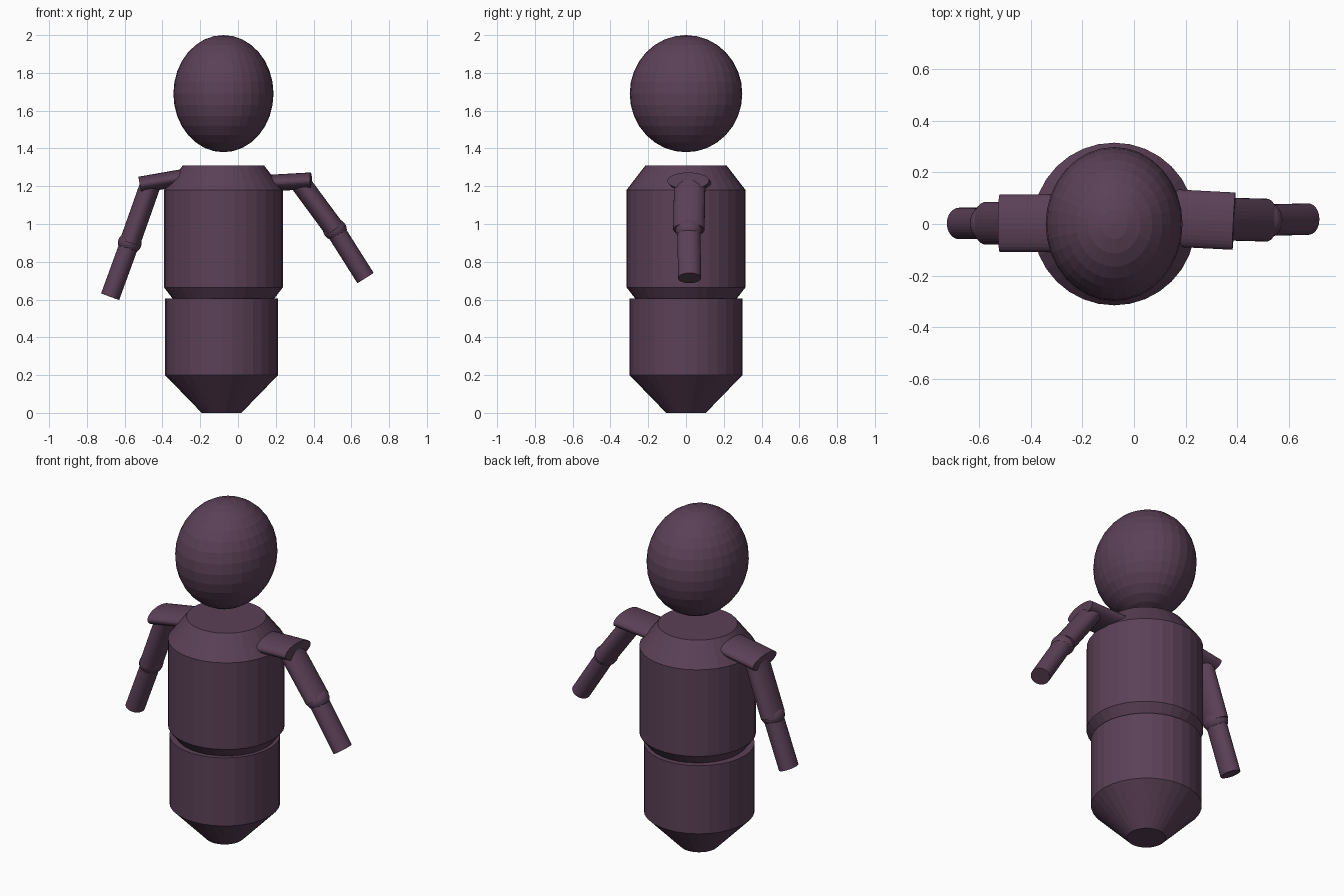
import bpy, bmesh, math
from mathutils import Vector, Matrix

if "Cube" in bpy.data.objects:
    bpy.data.objects.remove(bpy.data.objects["Cube"])

plum = bpy.data.materials.new("dark_plum")
plum.diffuse_color = (0.105, 0.052, 0.095, 1)
plum.use_nodes = True
plum.node_tree.nodes["Principled BSDF"].inputs["Base Color"].default_value = plum.diffuse_color


def make(name, bm):
    bmesh.ops.recalc_face_normals(bm, faces=bm.faces[:])
    mesh = bpy.data.meshes.new(name)
    bm.to_mesh(mesh)
    bm.free()
    mesh.materials.append(plum)
    obj = bpy.data.objects.new(name, mesh)
    bpy.context.collection.objects.link(obj)
    return obj


def lathe(name, x, profile, n=32):
    """Closed round solid from (radius, height) rings."""
    bm = bmesh.new()
    rings = [[bm.verts.new((x + r * math.cos(2 * math.pi * i / n),
                            r * math.sin(2 * math.pi * i / n), z))
              for i in range(n)] for r, z in profile]
    for a, b in zip(rings, rings[1:]):
        for i in range(n):
            j = (i + 1) % n
            bm.faces.new((a[i], a[j], b[j], b[i]))
    bm.faces.new(rings[0])
    bm.faces.new(rings[-1])
    return make(name, bm)


def ellipsoid(name, centre, radii, u=32, v=16):
    bm = bmesh.new()
    bmesh.ops.create_uvsphere(bm, u_segments=u, v_segments=v, radius=1)
    bm.transform(Matrix.Translation(centre) @ Matrix.Diagonal((*radii, 1)))
    return make(name, bm)


def limb(name, start, end, thin, wide):
    """Oval cylinder between two points, its wide axis lying along y."""
    a, b = Vector(start), Vector(end)
    axis = (b - a).normalized()
    side = Vector((0, 1, 0))
    side = (side - axis * side.dot(axis)).normalized()
    rot = Matrix((side.cross(axis), side, axis)).transposed().to_4x4()
    bm = bmesh.new()
    bmesh.ops.create_cone(bm, cap_ends=True, segments=32, radius1=1, radius2=1,
                          depth=(b - a).length)
    bm.transform(Matrix.Translation((a + b) / 2) @ rot @ Matrix.Diagonal((thin, wide, 1, 1)))
    return make(name, bm)


# Body
lathe("hips", -0.087, [(0.105, 0), (0.299, 0.2), (0.299, 0.605)])
lathe("torso", -0.077, [(0.215, 0.535), (0.315, 0.665), (0.315, 1.18), (0.215, 1.31)])
ellipsoid("head", (-0.077, 0, 1.69), (0.265, 0.298, 0.31))

# Arms: shoulder inner and outer ends, upper arm top, elbow, wrist
arms = {
    "left": ((0.1, 0.026, 1.213), (0.387, 0.011, 1.229), (0.325, 0.02, 1.225),
             (0.513, 0.015, 0.97), (0.675, 0.019, 0.714)),
    "right": ((-0.25, 0.003, 1.254), (-0.52, 0.003, 1.207), (-0.465, 0.003, 1.205),
              (-0.573, 0.003, 0.90), (-0.677, 0.002, 0.615)),
}
for side, (inner, outer, top, elbow, wrist) in arms.items():
    limb(side + "_shoulder", inner, outer, 0.044, 0.111)
    limb(side + "_upper_arm", top, elbow, 0.055, 0.083)
    ellipsoid(side + "_elbow", elbow, (0.063, 0.071, 0.058))
    limb(side + "_forearm", elbow, wrist, 0.051, 0.061)
